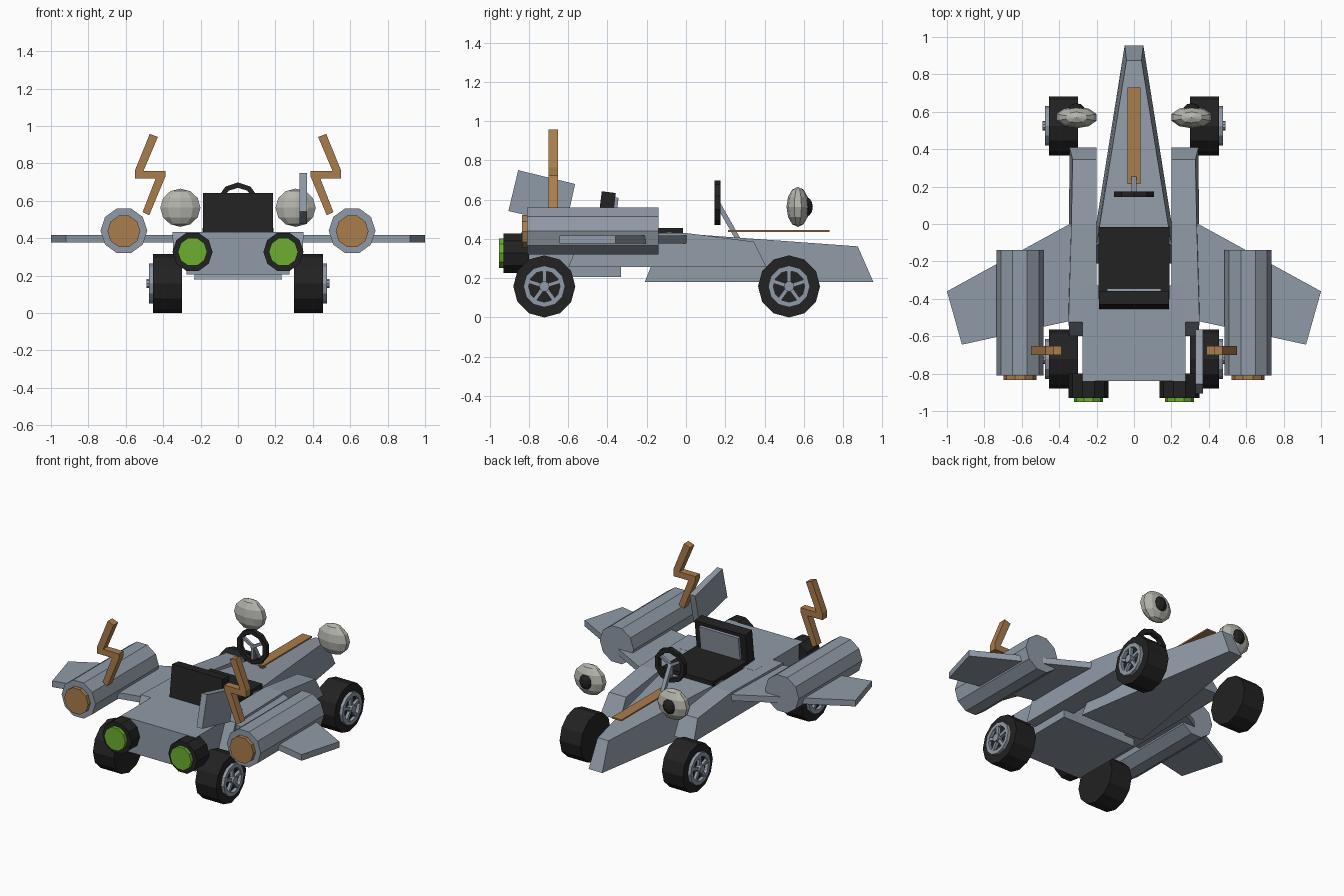
import bpy, bmesh, math
from mathutils import Vector, Matrix

if "Cube" in bpy.data.objects:
    bpy.data.objects.remove(bpy.data.objects["Cube"])


def mat(name, rgb):
    m = bpy.data.materials.new(name)
    m.diffuse_color = (*rgb, 1)
    m.use_nodes = True
    m.node_tree.nodes["Principled BSDF"].inputs["Base Color"].default_value = m.diffuse_color
    return m


GREY = mat("body grey", (0.28, 0.325, 0.385))
BLACK = mat("rubber black", (0.016, 0.016, 0.016))
COPPER = mat("copper", (0.40, 0.205, 0.075))
WHITE = mat("lamp white", (0.46, 0.46, 0.42))
GREEN = mat("glow green", (0.15, 0.42, 0.03))


def finish(name, bm, material):
    bmesh.ops.recalc_face_normals(bm, faces=bm.faces)
    me = bpy.data.meshes.new(name)
    bm.to_mesh(me)
    bm.free()
    me.materials.append(material)
    ob = bpy.data.objects.new(name, me)
    bpy.context.collection.objects.link(ob)
    return ob


def loft(name, a, b, material):
    """Solid between two matching outlines."""
    bm = bmesh.new()
    va = [bm.verts.new(p) for p in a]
    vb = [bm.verts.new(p) for p in b]
    n = len(va)
    bm.faces.new(va)
    bm.faces.new(vb[::-1])
    for i in range(n):
        bm.faces.new((va[i], va[(i + 1) % n], vb[(i + 1) % n], vb[i]))
    return finish(name, bm, material)


def box(name, x, y, z, material, pivot=None, tilt=0):
    rect = [(x[0], y[0]), (x[1], y[0]), (x[1], y[1]), (x[0], y[1])]
    ob = loft(name, [(*p, z[0]) for p in rect], [(*p, z[1]) for p in rect], material)
    if pivot:
        t = Matrix.Translation(pivot)
        ob.data.transform(t @ Matrix.Rotation(tilt, 4, 'X') @ t.inverted())
    return ob


def ngon(axis, at, c, r, n, turn=0.0):
    """Polygon across the x or y axis; c is the other two coordinates."""
    pts = []
    for i in range(n):
        t = turn + math.tau * i / n
        u, w = c[0] + r * math.cos(t), c[1] + r * math.sin(t)
        pts.append((at, u, w) if axis == 'x' else (u, at, w))
    return pts


def drum(name, axis, span, c, r, n, material, turn=0.0):
    return loft(name, ngon(axis, span[0], c, r, n, turn), ngon(axis, span[1], c, r, n, turn), material)


def rod(name, p, q, w, material):
    """Square bar from p to q."""
    p, q = Vector(p), Vector(q)
    d = (q - p).normalized()
    u = d.cross(Vector((1, 0, 0)))
    if u.length < 0.1:
        u = d.cross(Vector((0, 1, 0)))
    u.normalize()
    v = d.cross(u)
    corners = [(u * a + v * b) * w / 2 for a, b in ((1, 1), (-1, 1), (-1, -1), (1, -1))]
    return loft(name, [p + c for c in corners], [q + c for c in corners], material)


def ring(name, axis, span, c, r0, r1, n, material, turn=0.0):
    """Flat-sided ring."""
    bm = bmesh.new()
    loops = [[bm.verts.new(p) for p in ngon(axis, a, c, r, n, turn)]
             for a, r in ((span[0], r0), (span[0], r1), (span[1], r1), (span[1], r0))]
    for k in range(4):
        a, b = loops[k], loops[(k + 1) % 4]
        for i in range(n):
            j = (i + 1) % n
            bm.faces.new((a[i], a[j], b[j], b[i]))
    return finish(name, bm, material)


def ball(name, centre, radii, seg, rings, material):
    bm = bmesh.new()
    m = Matrix.Translation(centre) @ Matrix.Diagonal((*radii, 1))
    bmesh.ops.create_uvsphere(bm, u_segments=seg, v_segments=rings, radius=1, matrix=m)
    return finish(name, bm, material)


# Tapered nose and rear hull
loft("nose",
     [(-.235, -.21, .18), (.235, -.21, .18), (.05, .955, .18), (-.05, .955, .18)],
     [(-.20, -.11, .434), (.20, -.11, .434), (.04, .875, .362), (-.04, .875, .362)], GREY)
box("rear_hull", (-.275, .275), (-.84, -.33), (.206, .432), GREY)
box("nose_stripe", (-.035, .035), (.215, .73), (.435, .445), COPPER)

# Seat with forward-leaning back
box("seat_cushion", (-.19, .19), (-.40, -.015), (.40, .455), BLACK)
lean = math.radians(-7)
box("seat_back", (-.187, .187), (-.455, -.383), (.43, .64), BLACK, (0, -.42, .43), lean)
box("seat_pad", (-.145, .145), (-.383, -.366), (.46, .617), GREY, (0, -.42, .43), lean)

# Steering wheel
ring("steering_rim", 'y', (.145, .175), (0, .585), .085, .113, 10, BLACK, math.radians(18 + 36))
for a in (90, 210, 330):
    t = math.radians(a + 180)
    rod("steering_spoke", (0, .16, .585), (.09 * math.cos(t), .16, .585 + .09 * math.sin(t)), .018, GREY)
rod("steering_column", (0, .16, .585), (0, .27, .39), .025, GREY)

# Single tail fin
fin = [(-.855, .75), (-.565, .68), (-.61, .475), (-.905, .542)]
loft("tail_fin", [(.328, *p) for p in fin], [(.37, *p) for p in fin], GREY)

for s in (-1, 1):
    side = "left" if s < 0 else "right"

    # Side sponson with sloped ends and falling top
    prof_out = [(.345, -.60, .257), (.345, .41, .257), (.328, .345, .386), (.335, 0, .43), (.35, -.525, .432)]
    prof_in = [(.20, p[1], p[2]) for p in prof_out]
    loft(side + "_sponson", [(s * x, y, z) for x, y, z in prof_out],
         [(s * x, y, z) for x, y, z in prof_in], GREY)

    # Swept wing
    plan = [(.28, .035), (1.0, -.36), (.92, -.645), (.28, -.505)]
    loft(side + "_wing", [(s * x, y, .376) for x, y in plan], [(s * x, y, .417) for x, y in plan], GREY)

    # Wing engine pod and rear exhausts
    drum(side + "_engine_pod", 'y', (-.81, -.14), (s * .61, .44), .125, 10, GREY)
    drum(side + "_pod_exhaust", 'y', (-.835, -.80), (s * .61, .437), .088, 10, COPPER)
    drum(side + "_thruster", 'y', (-.93, -.80), (s * .243, .327), .107, 10, BLACK)
    drum(side + "_thruster_glow", 'y', (-.953, -.92), (s * .243, .327), .078, 10, GREEN)

    # Zigzag copper bolt
    bolt = [(.435, .945), (.472, .957), (.55, .765), (.55, .72), (.44, .72), (.51, .54),
            (.475, .522), (.388, .73), (.388, .76), (.505, .76)]
    bolt[0] = (.428, .942)
    loft(side + "_bolt", [(s * x, -.70, z) for x, z in bolt], [(s * x, -.652, z) for x, z in bolt], COPPER)

    # Floating headlamp with dark pupil
    ball(side + "_headlamp", (s * .308, .57, .563), (.113, .058, .102), 10, 6, WHITE)
    ball(side + "_headlamp_pupil", (s * .308, .612, .563), (.045, .034, .05), 10, 6, BLACK)

    # Wheels: tyre, rim ring, hub and five spokes
    for end, y in (("rear", -.722), ("front", .525)):
        c, z = (y, .158), .158
        n = f"{side}_{end}_"
        drum(n + "tyre", 'x', (s * .30, s * .455), c, .158, 12, BLACK, math.pi / 2)
        ring(n + "rim", 'x', (s * .44, s * .476), c, .08, .106, 12, GREY, math.pi / 2)
        drum(n + "hub", 'x', (s * .44, s * .488), c, .026, 10, GREY)
        for k in range(5):
            t = math.pi / 2 + math.tau * k / 5
            rod(n + "spoke", (s * .464, y, z),
                (s * .464, y + .09 * math.cos(t), z + .09 * math.sin(t)), .02, GREY)
